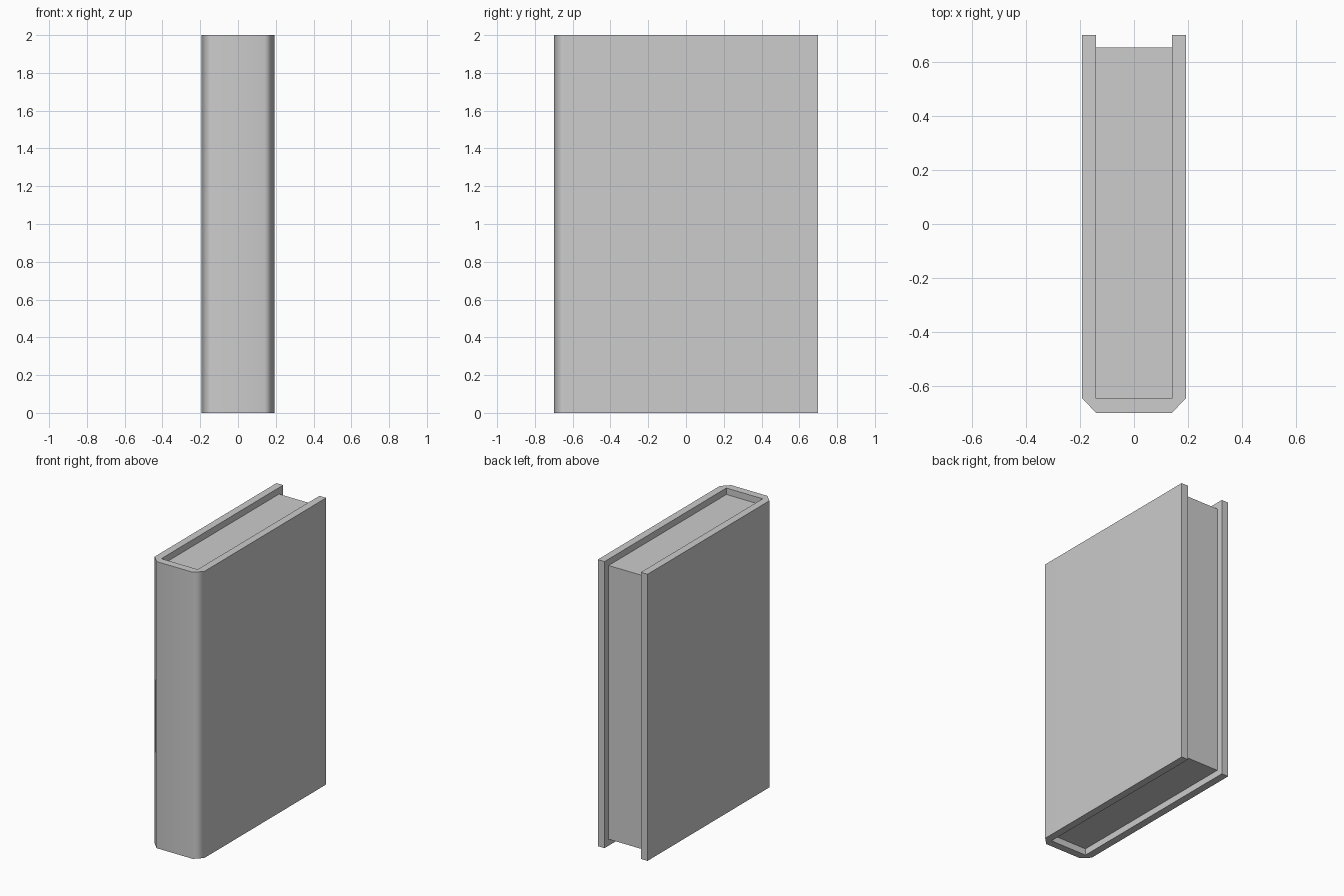
import bpy, bmesh, math

cube = bpy.data.objects.get("Cube")
if cube:
    bpy.data.objects.remove(cube, do_unlink=True)

grey = bpy.data.materials.new("light_grey")
grey.use_nodes = True
grey.diffuse_color = (0.604, 0.604, 0.604, 1)
grey.node_tree.nodes["Principled BSDF"].inputs["Base Color"].default_value = grey.diffuse_color

HALF_WIDTH, INNER = 0.192, 0.14      # outside and inside of the boards
SPINE, SPINE_INNER, FORE = -0.698, -0.645, 0.698
HEIGHT, INSET = 2.0, 0.045           # pages sit back from the board edges


def extrude_profile(name, points, bottom, top):
    """Extrude a counter-clockwise outline in x and y from bottom to top."""
    bm = bmesh.new()
    base = bm.faces.new([bm.verts.new((x, y, bottom)) for x, y in points])
    walls = bmesh.ops.extrude_face_region(bm, geom=[base], use_keep_orig=True)
    verts = [v for v in walls["geom"] if isinstance(v, bmesh.types.BMVert)]
    bmesh.ops.translate(bm, verts=verts, vec=(0, 0, top - bottom))
    bmesh.ops.recalc_face_normals(bm, faces=bm.faces[:])
    mesh = bpy.data.meshes.new(name)
    bm.to_mesh(mesh)
    bm.free()
    mesh.materials.append(grey)
    obj = bpy.data.objects.new(name, mesh)
    bpy.context.collection.objects.link(obj)
    return obj


# Cover: a U-shaped outline with bevelled spine corners
half = [(INNER, SPINE), (HALF_WIDTH, SPINE_INNER), (HALF_WIDTH, FORE),
        (INNER, FORE), (INNER, SPINE_INNER)]
outline = half + [(-x, y) for x, y in reversed(half)]
cover = extrude_profile("cover", outline, 0, HEIGHT)

# Soft spine corners, crisp edges elsewhere
bpy.ops.object.select_all(action="DESELECT")
cover.select_set(True)
bpy.context.view_layer.objects.active = cover
bpy.ops.object.shade_smooth_by_angle(angle=math.radians(50))
weighted = cover.modifiers.new("spine_shading", "WEIGHTED_NORMAL")
weighted.mode = "FACE_AREA"
weighted.keep_sharp = True

# Page block between the boards
back = FORE - INSET
block = [(-INNER, SPINE_INNER), (INNER, SPINE_INNER), (INNER, back), (-INNER, back)]
extrude_profile("pages", block, INSET, HEIGHT - INSET)
